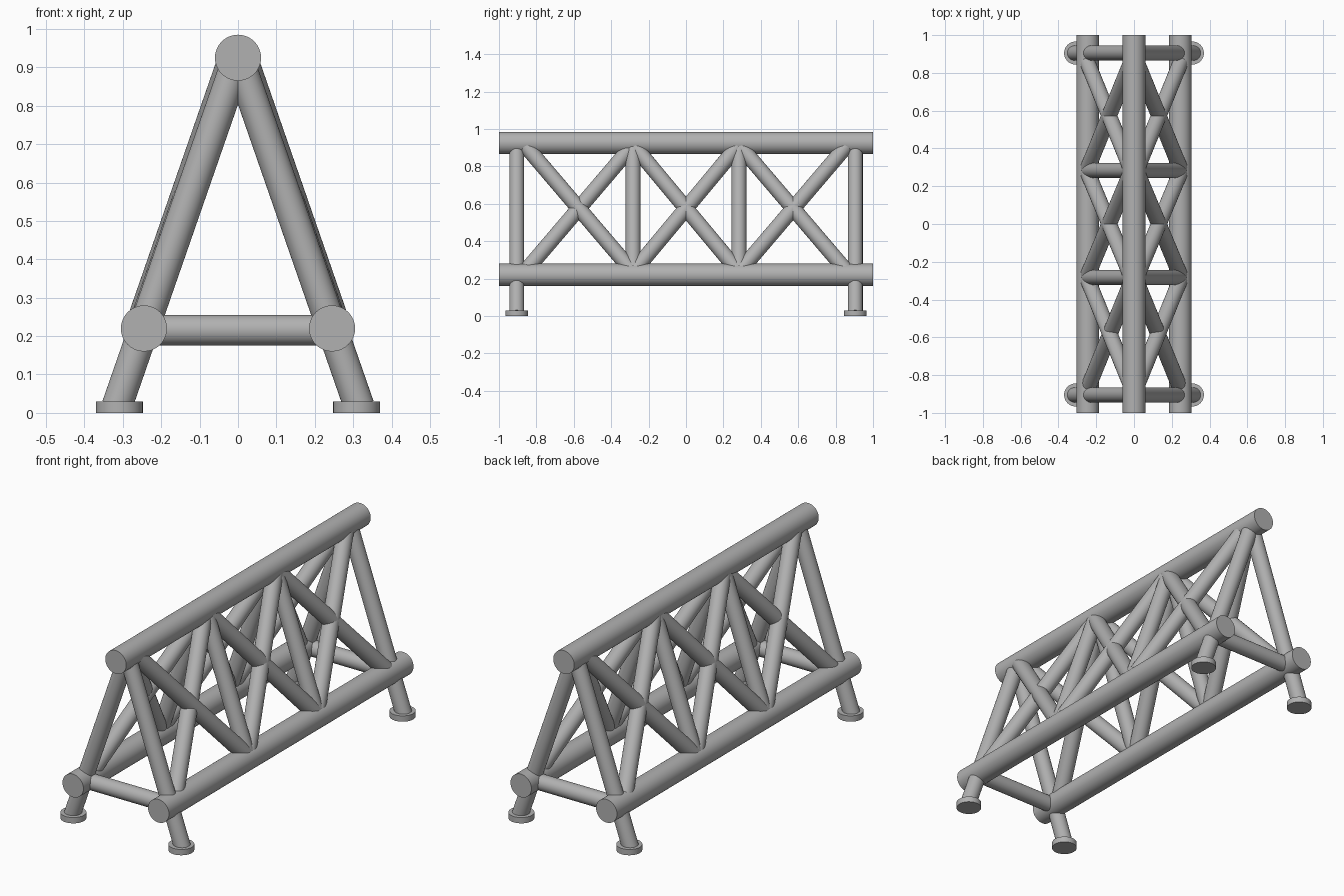
import bpy
import math
from mathutils import Vector

if "Cube" in bpy.data.objects:
    bpy.data.objects.remove(bpy.data.objects["Cube"])

CHORD_R, TUBE_R = 0.06, 0.04
TOP_Z, LOW_Z, LOW_X = 0.925, 0.22, 0.245
END_Y, MID_Y = 0.905, 0.283
SLOPE = LOW_X / (TOP_Z - LOW_Z)

steel = bpy.data.materials.new("dark_steel")
steel.diffuse_color = (0.44, 0.44, 0.44, 1)
steel.use_nodes = True
steel.node_tree.nodes["Principled BSDF"].inputs["Base Color"].default_value = steel.diffuse_color


def tube(name, a, b, r):
    a, b = Vector(a), Vector(b)
    d = b - a
    bpy.ops.mesh.primitive_cylinder_add(vertices=40, radius=r, depth=d.length, location=(a + b) / 2)
    ob = bpy.context.object
    ob.name = name
    ob.rotation_euler = d.to_track_quat('Z', 'Y').to_euler()
    ob.data.materials.append(steel)
    bpy.ops.object.shade_smooth_by_angle(angle=math.radians(35))
    return ob


def on_side(s, y, z, out=0.0):
    """Point on the sloping side plane, optionally pushed outward."""
    return (s * (SLOPE * (TOP_Z - z) + out), y, z)


# long chords
tube("top_chord", (0, -1, TOP_Z), (0, 1, TOP_Z), CHORD_R)
for s in (-1, 1):
    tube("bottom_chord", (s * LOW_X, -1, LOW_Z), (s * LOW_X, 1, LOW_Z), CHORD_R)

# end cross bars
for y in (-END_Y, END_Y):
    tube("cross_bar", (-LOW_X, y, 0.215), (LOW_X, y, 0.215), TUBE_R)

top, low = TOP_Z - 0.01, LOW_Z + 0.015
nodes = (-0.863, -MID_Y, MID_Y, 0.863)
for s in (-1, 1):
    # sloping posts, the middle ones a little further out
    for y, out in ((-END_Y, 0), (-MID_Y, 0.009), (MID_Y, 0.009), (END_Y, 0)):
        tube("post", on_side(s, y, top, out), on_side(s, y, low, out), TUBE_R)
    # crossed braces in each bay
    for i, (y0, y1) in enumerate(zip(nodes, nodes[1:])):
        back = 0.002 if i == 0 else 0.01
        tube("brace", on_side(s, y0, top, 0.01), on_side(s, y1, low, 0.01), 0.041)
        tube("brace", on_side(s, y0, low, back), on_side(s, y1, top, back), 0.041)
    # legs and foot pads
    for y in (-END_Y, END_Y):
        tube("leg", on_side(s, y, LOW_Z), on_side(s, y, 0.018), TUBE_R)
        tube("foot_pad", (s * 0.309, y, 0), (s * 0.309, y, 0.03), 0.061)
